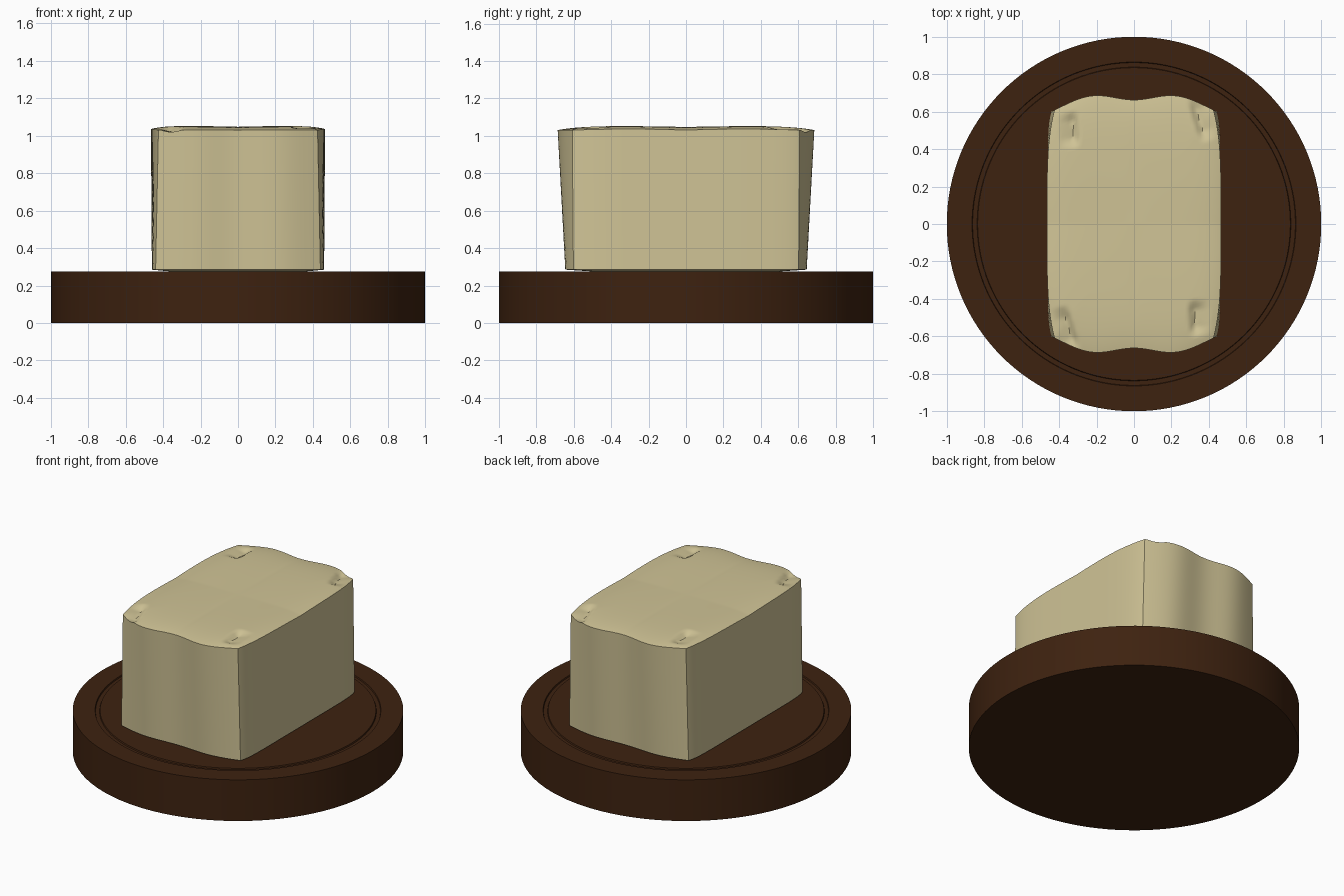
import bpy, bmesh, math

cube = bpy.data.objects.get("Cube")
if cube:
    bpy.data.objects.remove(cube)


def make_material(name, rgb):
    mat = bpy.data.materials.new(name)
    mat.use_nodes = True
    mat.diffuse_color = (*rgb, 1)
    bsdf = next(n for n in mat.node_tree.nodes if n.type == 'BSDF_PRINCIPLED')
    bsdf.inputs["Base Color"].default_value = (*rgb, 1)
    return mat


def finish(bm, name, mat, angle):
    bmesh.ops.recalc_face_normals(bm, faces=bm.faces)
    mesh = bpy.data.meshes.new(name)
    bm.to_mesh(mesh)
    bm.free()
    mesh.materials.append(mat)
    obj = bpy.data.objects.new(name, mesh)
    bpy.context.collection.objects.link(obj)
    bpy.ops.object.select_all(action='DESELECT')
    obj.select_set(True)
    bpy.context.view_layer.objects.active = obj
    bpy.ops.object.shade_smooth_by_angle(angle=math.radians(angle))
    return obj


dark_wood = make_material("dark brown", (0.048, 0.016, 0.005))
cream = make_material("cream", (0.63, 0.55, 0.305))

# Round plinth: lathed profile with a shallow ring groove in the top
SEGMENTS = 128
profile = [(1, 0), (1, 0.275), (0.865, 0.275), (0.862, 0.267),
           (0.838, 0.267), (0.835, 0.275)]
bm = bmesh.new()
rings = [[bm.verts.new((r * math.cos(k * math.tau / SEGMENTS),
                        r * math.sin(k * math.tau / SEGMENTS), z))
          for k in range(SEGMENTS)] for r, z in profile]
for low, high in zip(rings, rings[1:]):
    for k in range(SEGMENTS):
        j = (k + 1) % SEGMENTS
        bm.faces.new((low[k], low[j], high[j], high[k]))
bm.faces.new(rings[0])
bm.faces.new(rings[-1])
finish(bm, "round_plinth", dark_wood, 30)


# Block: two mapped grids (top and bottom) joined by ruled walls
def top_xy(u, v):
    half_width = 0.465 - 0.04 * v ** 4
    t = abs(u)
    half_depth = 0.663 + 0.026 * math.sin(math.pi * t) ** 2 - 0.055 * t ** 4
    return u * half_width, v * half_depth


def bottom_xy(u, v):
    half_width = 0.46 - 0.02 * v ** 10
    t = abs(u)
    half_depth = 0.637 + 0.01 * math.sin(math.pi * t) ** 2 - 0.035 * t ** 4
    return u * half_width, v * half_depth


# Steps cut near each corner: line ends on the inner side
STEPS = [((0.28, 0.66), (0.35, 0.43)), ((-0.285, 0.41), (-0.295, 0.60))]
STEPS += [tuple((-x, -y) for x, y in step) for step in STEPS]


def step_drop(x, y):
    drop = 0
    for (ax, ay), (bx, by) in STEPS:
        dx, dy = bx - ax, by - ay
        length = math.hypot(dx, dy)
        along = ((x - ax) * dx + (y - ay) * dy) / length ** 2
        out = ((x - ax) * dy - (y - ay) * dx) / length
        if (ax + bx) * dy - (ay + by) * dx < 0:
            out = -out
        fade = max(0, min(1, 4 * along, 4 * (1 - along)))
        rise = max(0, min(1, out / 0.035))
        heal = max(0, 1 - max(0, out - 0.035) / 0.08)
        drop = max(drop, 0.026 * fade * rise * heal)
    return drop


def top_point(u, v):
    x, y = top_xy(u, v)
    edge = max(abs(u), abs(v))
    swell = 0.006 * math.sin(math.pi * abs(v)) * abs(u) ** 0.5
    z = 1.048 + swell - 0.017 * edge ** 7
    return x, y, z - step_drop(x, y)


def bottom_point(u, v):
    x, y = bottom_xy(u, v)
    edge = max(abs(u), abs(v), 0.6)
    return x, y, 0.285 - 0.013 * min(1, (1 - edge) / 0.3)


COLS, ROWS = 64, 96
bm = bmesh.new()


def add_grid(point):
    grid = [[bm.verts.new(point(2 * i / COLS - 1, 2 * j / ROWS - 1))
             for i in range(COLS + 1)] for j in range(ROWS + 1)]
    for j in range(ROWS):
        for i in range(COLS):
            bm.faces.new((grid[j][i], grid[j][i + 1],
                          grid[j + 1][i + 1], grid[j + 1][i]))
    return grid


def border(grid):
    right = [row[-1] for row in grid]
    left = [row[0] for row in grid]
    return grid[0][:-1] + right[:-1] + grid[-1][:0:-1] + left[:0:-1]


upper = border(add_grid(top_point))
lower = border(add_grid(bottom_point))
for k in range(len(upper)):
    j = (k + 1) % len(upper)
    bm.faces.new((lower[k], lower[j], upper[j], upper[k]))
finish(bm, "sculpted_block", cream, 30)
